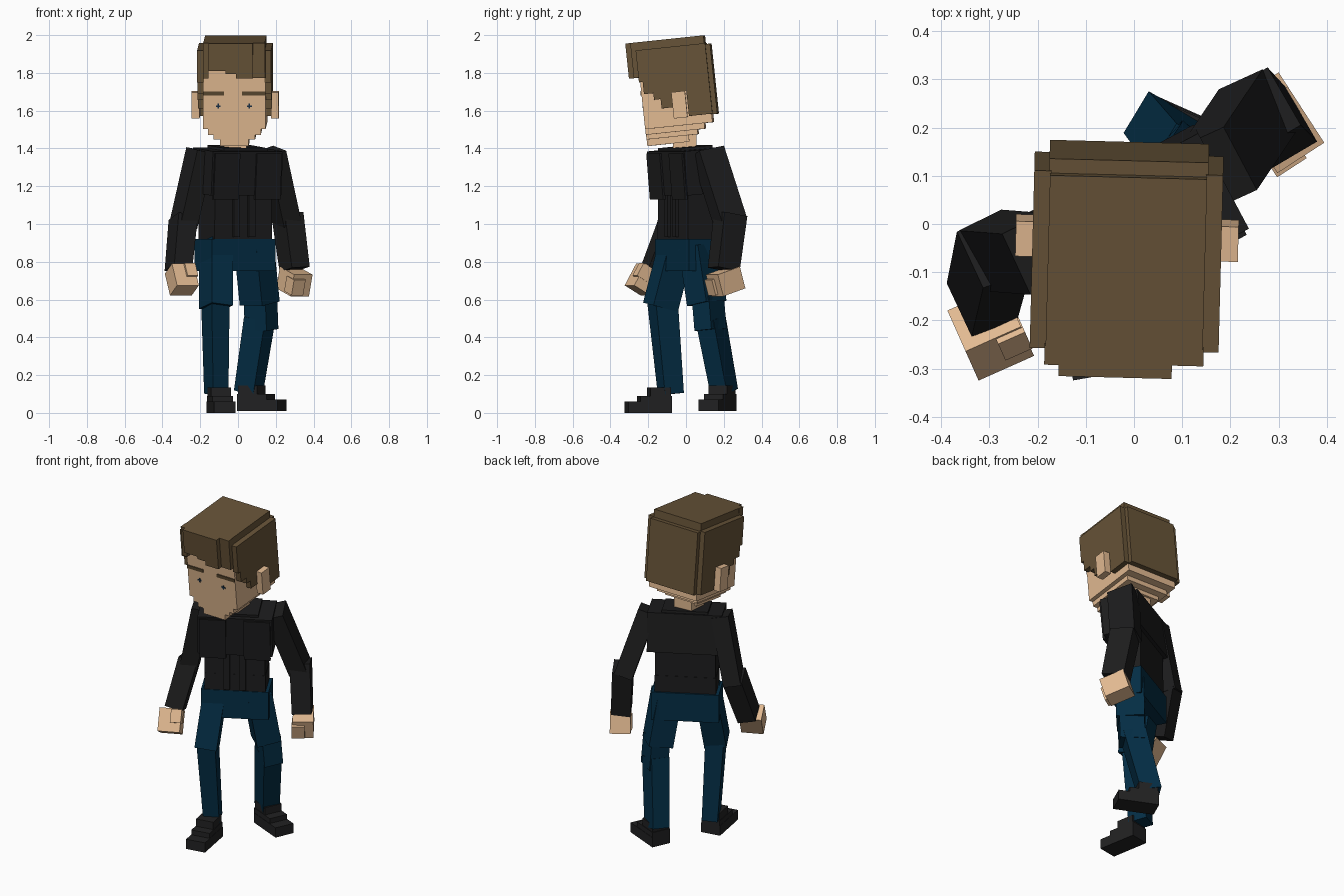
import bpy, bmesh
from math import radians, cos, sin
from mathutils import Matrix, Vector

if "Cube" in bpy.data.objects:
    bpy.data.objects.remove(bpy.data.objects["Cube"])


def colour(name, rgb):
    m = bpy.data.materials.new(name)
    m.diffuse_color = (*rgb, 1)
    m.use_nodes = True
    m.node_tree.nodes["Principled BSDF"].inputs["Base Color"].default_value = m.diffuse_color
    return m


SKIN = colour("peach skin", (0.76, 0.49, 0.285))
HAIR = colour("brown hair", (0.135, 0.087, 0.039))
BROW = colour("dark brown brow", (0.10, 0.065, 0.03))
JACKET = colour("black cloth", (0.012, 0.012, 0.0125))
SHOE = colour("black leather", (0.0155, 0.0155, 0.016))
JEANS = colour("navy denim", (0.0012, 0.027, 0.06))
EYE = colour("dark eye", (0.01, 0.03, 0.06))


def finish(name, mat, bm):
    me = bpy.data.meshes.new(name)
    bm.to_mesh(me)
    bm.free()
    me.materials.append(mat)
    ob = bpy.data.objects.new(name, me)
    bpy.context.collection.objects.link(ob)


def part(name, mat, boxes, frame=Matrix()):
    """One object from boxes given as x0, x1, y0, y1, z0, z1 in a local frame."""
    bm = bmesh.new()
    for x0, x1, y0, y1, z0, z1 in boxes:
        mid = Matrix.Translation(((x0 + x1) / 2, (y0 + y1) / 2, (z0 + z1) / 2))
        size = Matrix.Diagonal((x1 - x0, y1 - y0, z1 - z0, 1))
        bmesh.ops.create_cube(bm, size=1, matrix=frame @ mid @ size)
    finish(name, mat, bm)


def limb(name, mat, top, low, w, d, yaw, taper=1.0):
    """Square limb from top to low, turned about its length by yaw."""
    top, low = Vector(top), Vector(low)
    az = (top - low).normalized()
    ax = Vector((cos(radians(yaw)), sin(radians(yaw)), 0))
    ax = (ax - az * ax.dot(az)).normalized()
    ay = az.cross(ax)
    bm = bmesh.new()
    for v in bmesh.ops.create_cube(bm, size=1)["verts"]:
        end, s = (top, 1) if v.co.z > 0 else (low, taper)
        v.co = end + ax * v.co.x * w * s + ay * v.co.y * d * s
    finish(name, mat, bm)


def frame(x, y, z, yaw=0, pitch=0):
    return (Matrix.Translation((x, y, z)) @ Matrix.Rotation(radians(yaw), 4, 'Z')
            @ Matrix.Rotation(radians(pitch), 4, 'X'))


# Head, with the chin stepping inwards
H = frame(-0.015, -0.05, 1.72, -1.5, 6)
part("head", SKIN, [
    (-.165, .165, -.184, .175, -.2, .2),
    (-.14, .14, -.184, .13, -.23, -.2),
    (-.11, .11, -.184, .09, -.255, -.23),
    (-.075, .075, -.184, .04, -.29, -.255)], H)
part("ears", SKIN, [(s * .21 - .021, s * .21 + .021, -.025, .048, -.16, -.02) for s in (-1, 1)], H)
part("neck", SKIN, [(-.075, .045, -.07, .055, 1.34, 1.53)])

# Hair: top, jagged fringe, stepped sides and back
part("hair_top", HAIR, [(-.163, .163, -.19, .175, .13, .262)], H)
fringe = [(-.165, -.135, .075, -.22), (-.135, -.045, .115, -.243), (-.045, .01, .1, -.243),
          (.01, .1, .075, -.243), (.1, .165, .075, -.215)]
part("hair_fringe", HAIR, [(a, b, y, -.18, z, .262) for a, b, z, y in fringe], H)
sides = [(-.19, -.17, .05), (-.17, -.12, -.015), (-.12, -.085, -.05), (-.085, -.02, -.1),
         (-.02, .055, -.02), (.055, .18, -.155)]
for side, s in (("left", -1), ("right", 1)):
    part("hair_side_" + side, HAIR,
         [(s * .178 - .018, s * .178 + .018, a, b, z, .22) for a, b, z in sides], H)
part("hair_back", HAIR, [(-.165, .165, .17, .205, -.158, .215)], H)

# Brows and small cross-shaped eyes
part("brows", BROW, [(-.165, -.055, -.189, -.18, -.02, 0), (.04, .165, -.189, -.18, -.02, 0)], H)
part("eyes", EYE, [(x - a, x + a, -.187, -.18, -.077 - b, -.077 + b)
                   for x in (-.085, .08) for a, b in ((.013, .004), (.004, .013))], H)

# Jacket: leaning chest over a narrower waist, both turned to one side
C = frame(-.01, .01, 1.17, 28, 5)
part("jacket_chest", JACKET, [
    (-.21, .21, -.115, .11, -.01, .225),
    (-.2, -.05, -.125, -.11, -.03, .215),
    (.05, .2, -.125, -.11, -.03, .215),
    (-.13, .13, -.09, .1, .22, .24)], C)
W = frame(-.015, .01, 0, 28)
part("jacket_waist", JACKET, [
    (-.17, .17, -.09, .088, .915, 1.2),
    (-.172, .172, -.091, .09, .915, 1.02)], W)
part("jacket_front_edges", JACKET, [
    (s * .045 - .018, s * .045 + .018, -.108, -.085, .93, 1.19) for s in (-1, 1)], W)

# Jeans: hips, thighs, knees and shins
part("jeans_hips", JEANS, [(-.19, .19, -.095, .1, .75, .92)], W)
limb("left_thigh", JEANS, (-.115, -.045, .91), (-.117, -.135, .56), .125, .15, 28)
limb("left_shin", JEANS, (-.12, -.125, .6), (-.115, -.08, .1), .105, .13, 26, .85)
limb("right_thigh", JEANS, (.085, .065, .88), (.115, .11, .58), .14, .16, 48)
limb("right_knee", JEANS, (.118, .115, .62), (.125, .13, .44), .11, .14, 55)
limb("right_shin", JEANS, (.115, .13, .5), (.055, .203, .11), .11, .13, 60, .92)

# Stepped shoes, local heel at y = 0 and toe towards -y
shoe = [(-.058, .058, -.235, 0, 0, .06), (-.056, .056, -.17, 0, .06, .09),
        (-.053, .053, -.115, -.005, .09, .135)]
part("left_shoe", SHOE, shoe, frame(-.11, -.083, 0, 10))
part("right_shoe", SHOE, shoe, frame(.018, .215, .01, 66))

# Sleeves
limb("left_upper_sleeve", JACKET, (-.2, -.062, 1.39), (-.29, -.055, .99), .1, .14, 25)
limb("left_lower_sleeve", JACKET, (-.29, -.055, 1.03), (-.315, -.16, .76), .11, .135, 25, .95)
limb("right_upper_sleeve", JACKET, (.175, .115, 1.385), (.256, .235, 1.01), .105, .15, 28)
limb("right_lower_sleeve", JACKET, (.262, .236, 1.05), (.3, .2, .76), .115, .14, 30, .95)

# Fists with thumbs
part("left_hand", SKIN, [(-.063, .063, -.052, .055, -.068, .065),
                         (.005, .066, -.065, .0, -.015, .06)], frame(-.297, -.227, .708, 24, -30))
part("right_hand", SKIN, [(-.058, .058, -.07, .075, -.06, .06),
                          (-.063, .01, -.085, -.01, -.05, .035)], frame(.3, .208, .695, 33, 17))
